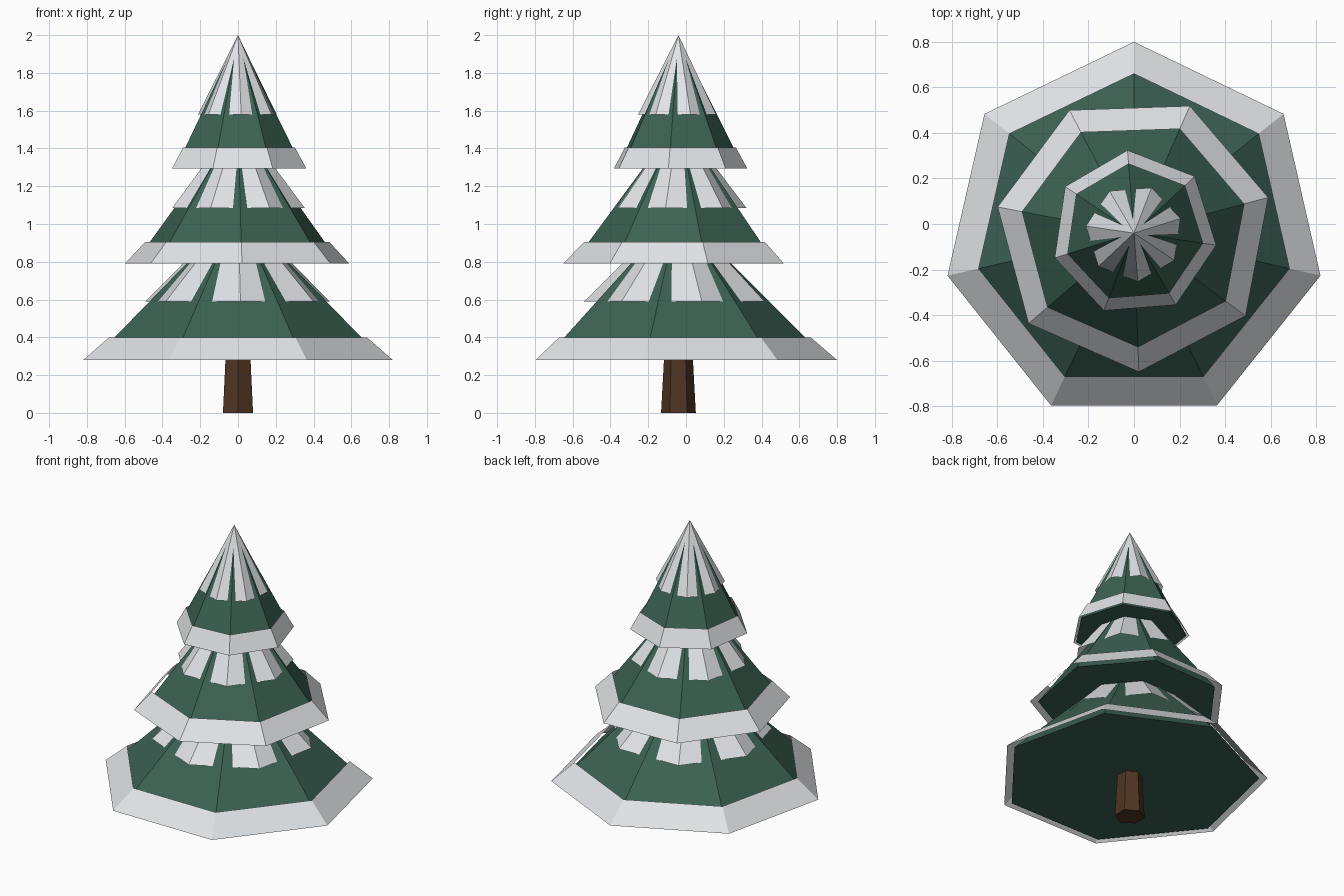
import bpy
import bmesh
from math import cos, sin, pi, radians

cube = bpy.data.objects.get("Cube")
if cube:
    bpy.data.objects.remove(cube, do_unlink=True)

AXIS_Y = -0.04
SIDES = 7


def make_material(name, rgb):
    mat = bpy.data.materials.new(name)
    mat.use_nodes = True
    color = (*rgb, 1.0)
    mat.diffuse_color = color
    bsdf = mat.node_tree.nodes["Principled BSDF"]
    bsdf.inputs["Base Color"].default_value = color
    bsdf.inputs["Roughness"].default_value = 0.9
    return mat


def lathe(name, mat, profile, sides, angle, cap_bottom=False):
    """Faceted solid from (radius, height) pairs, bottom first; radius 0 is a point."""
    bm = bmesh.new()
    rings = []
    for radius, z in profile:
        count = sides if radius else 1
        rings.append([
            bm.verts.new((radius * cos(angle + 2 * pi * i / sides),
                          radius * sin(angle + 2 * pi * i / sides), z))
            for i in range(count)])
    for low, high in zip(rings, rings[1:]):
        for i in range(sides):
            j = (i + 1) % sides
            if len(high) == 1:
                bm.faces.new((low[i], low[j], high[0]))
            else:
                bm.faces.new((low[i], low[j], high[j], high[i]))
    if cap_bottom:
        bm.faces.new(rings[0][::-1])
    mesh = bpy.data.meshes.new(name)
    bm.to_mesh(mesh)
    bm.free()
    mesh.materials.append(mat)
    obj = bpy.data.objects.new(name, mesh)
    obj.location.y = AXIS_Y
    bpy.context.collection.objects.link(obj)
    return obj


snow = make_material("snow white", (0.75, 0.77, 0.79))
needles = make_material("pine green", (0.045, 0.122, 0.087))
bark = make_material("bark brown", (0.08, 0.036, 0.017))

# Trunk
lathe("trunk", bark, [(0.092, 0), (0.074, 0.33)], 6, pi / 2, cap_bottom=True)

# Each tier: turn, branch base and tip, snow rim (bottom, top), snow cap (bottom, tip)
tiers = {
    "lower": (90, (0.79, 0.28), 1.07, (0.84, 0.28), (0.70, 0.40), (0.50, 0.59), 1.085, 1.5),
    "middle": (-88, (0.56, 0.79), 1.55, (0.61, 0.79), (0.50, 0.905), (0.36, 1.085), 1.56, 0),
    "upper": (94.5, (0.347, 1.295), 1.99, (0.365, 1.295), (0.305, 1.405), (0.214, 1.58), 2.0, 0),
}
for label, (turn, base, tip, rim_low, rim_high, cap, cap_tip, skew) in tiers.items():
    angle = radians(turn)
    lathe(label + "_branches", needles, [base, (0, tip)], SIDES, angle, cap_bottom=True)
    # Open band of snow flaring around the branch tips
    lathe(label + "_snow_rim", snow, [rim_low, rim_high], SIDES, angle)
    # Snow cone turned half a side, so the branch ridges break through
    lathe(label + "_snow_cap", snow, [cap, (0, cap_tip)], SIDES,
          angle + pi / SIDES + radians(skew))
